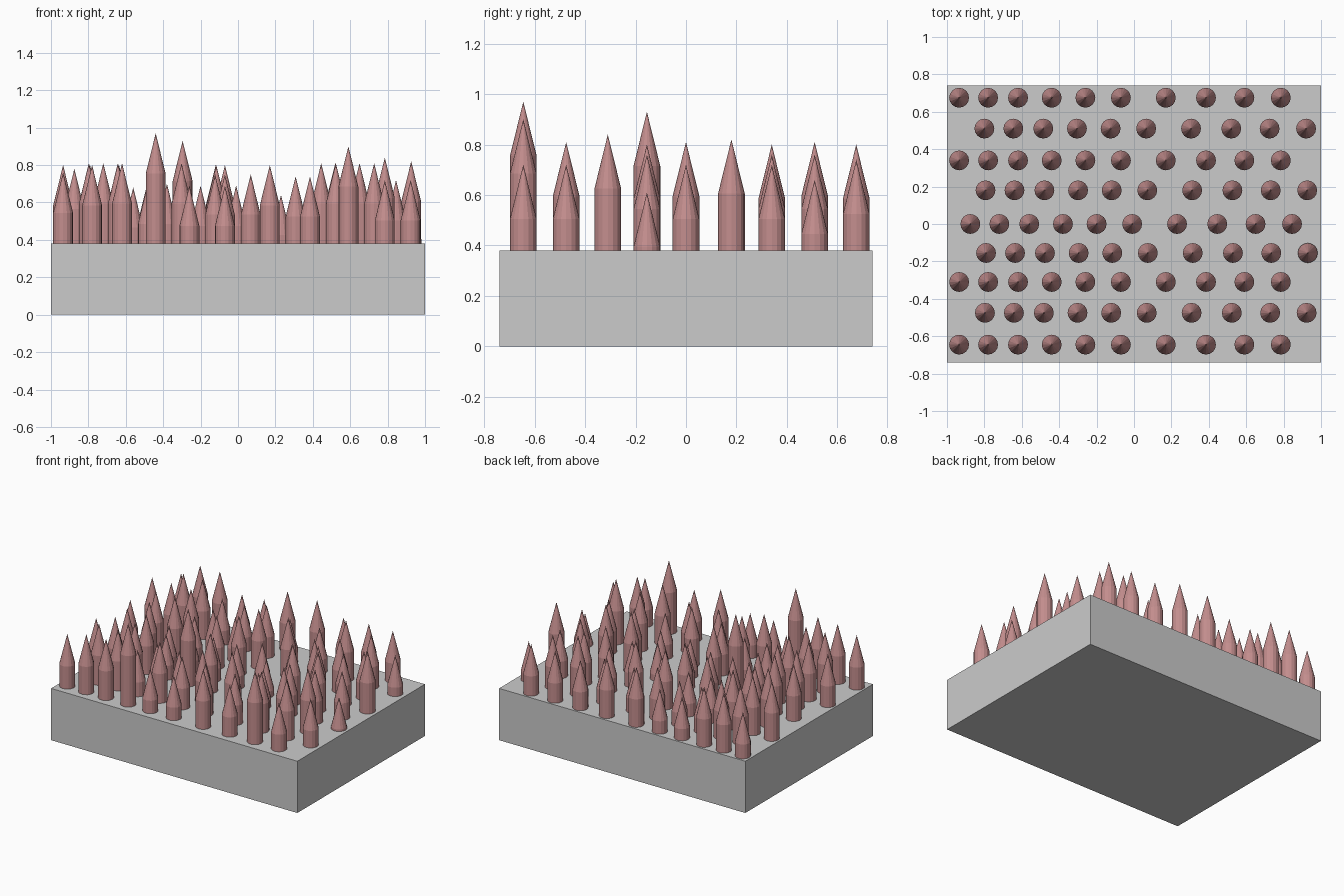
import bpy, bmesh
from mathutils import Matrix

if "Cube" in bpy.data.objects:
    bpy.data.objects.remove(bpy.data.objects["Cube"])

SLAB_TOP, R, CONE, SIDES = 0.38, 0.053, 0.215, 16

# Slab
bpy.ops.mesh.primitive_cube_add(size=1, location=(0, 0, SLAB_TOP / 2))
slab = bpy.context.object
slab.name = "base_slab"
slab.scale = (2, 1.48, SLAB_TOP)

red = bpy.data.materials.new("spike_red")
red.diffuse_color = (0.55, 0.27, 0.27, 1)
red.use_nodes = True
red.node_tree.nodes["Principled BSDF"].inputs["Base Color"].default_value = red.diffuse_color

# Column spacing shared by all rows; each row is shifted sideways
COLUMNS = (-0.935, -0.78, -0.62, -0.44, -0.26, -0.07, 0.17, 0.385, 0.59, 0.785)
# Row: y, sideways shift, tip heights in hundredths
ROWS = (
    (0.675, 0.00, (70, 80, 80, 68, 69, 80, 80, 73, 74, 74)),
    (0.51, 0.135, (80, 80, 70, 70, 75, 70, 70, 81, 76, 66)),
    (0.34, 0.00, (80, 80, 80, 70, 69, 80, 80, 70, 76, 72)),
    (0.18, 0.141, (80, 80, 70, 75, 80, 65, 70, 75, 75, 82)),
    (0.00, 0.06, (78, 81, 68, 70, 69, 69, 64, 81, 81, 72)),
    (-0.155, 0.144, (80, 80, 70, 93, 80, 65, 65, 75, 76, 61)),
    (-0.31, 0.00, (75, 80, 80, 70, 69, 75, 80, 70, 80, 84)),
    (-0.475, 0.138, (81, 81, 70, 81, 75, 75, 74, 81, 81, 72)),
    (-0.645, 0.00, (76, 80, 81, 97, 69, 69, 80, 74, 90, 72)),
)


def spike(bm, x, y, tip):
    """Round post with a sharp cone, sunk slightly into the slab."""
    foot, neck = SLAB_TOP - 0.02, tip - CONE
    ring = bmesh.ops.create_circle(bm, segments=SIDES, radius=R, cap_ends=True,
                                   matrix=Matrix.Translation((x, y, foot)))["verts"]
    top = bmesh.ops.create_circle(bm, segments=SIDES, radius=R,
                                  matrix=Matrix.Translation((x, y, neck)))["verts"]
    point = bm.verts.new((x, y, tip))
    for i in range(SIDES):
        j = (i + 1) % SIDES
        bm.faces.new((ring[i], ring[j], top[j], top[i]))
        bm.faces.new((top[i], top[j], point))


# One object per row of spikes
for n, (y, shift, tips) in enumerate(ROWS, 1):
    bm = bmesh.new()
    for x, tip in zip(COLUMNS, tips):
        spike(bm, x + shift, y, tip / 100)
    bmesh.ops.recalc_face_normals(bm, faces=bm.faces[:])
    mesh = bpy.data.meshes.new(f"spike_row_{n}")
    bm.to_mesh(mesh)
    bm.free()
    mesh.materials.append(red)
    bpy.context.collection.objects.link(bpy.data.objects.new(f"spike_row_{n}", mesh))
